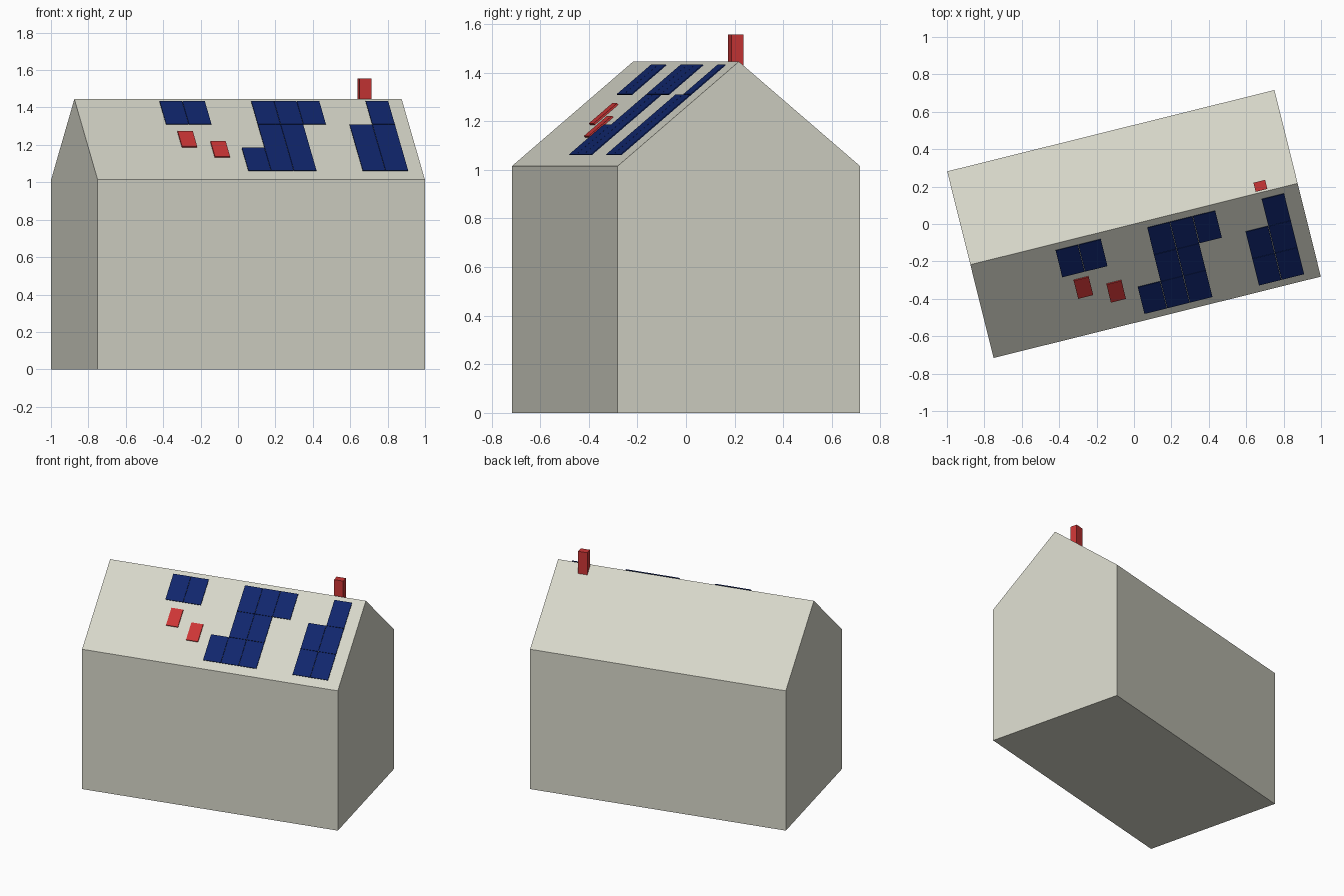
import bpy, bmesh, math
from mathutils import Matrix, Vector

if "Cube" in bpy.data.objects:
    bpy.data.objects.remove(bpy.data.objects["Cube"])

LENGTH, WIDTH, EAVE, RIDGE = 1.803, 1.028, 1.015, 1.445
HALF = WIDTH / 2
PITCH = math.atan2(RIDGE - EAVE, HALF)
TURN = Matrix.Rotation(math.atan2(0.435, 1.75), 4, 'Z')   # house stands turned on its plot
# Frame of the front roof slope: origin on the ridge, y up the slope, z outwards
SLOPE = TURN @ Matrix.Translation((0, 0, RIDGE)) @ Matrix.Rotation(PITCH, 4, 'X')


def material(name, rgb):
    m = bpy.data.materials.new(name)
    m.diffuse_color = (*rgb, 1)
    m.use_nodes = True
    m.node_tree.nodes["Principled BSDF"].inputs["Base Color"].default_value = m.diffuse_color
    return m


STONE = material("pale_stone", (0.67, 0.67, 0.58))
BLUE = material("solar_blue", (0.005, 0.019, 0.15))
RED = material("brick_red", (0.60, 0.036, 0.036))


def finish(bm, name, mat, matrix):
    bmesh.ops.recalc_face_normals(bm, faces=bm.faces)
    bm.transform(matrix)
    mesh = bpy.data.meshes.new(name)
    bm.to_mesh(mesh)
    bm.free()
    mesh.materials.append(mat)
    obj = bpy.data.objects.new(name, mesh)
    bpy.context.collection.objects.link(obj)
    return obj


def add_box(bm, low, high):
    low, high = Vector(low), Vector(high)
    place = Matrix.Translation((low + high) / 2) @ Matrix.Diagonal((*(high - low), 1))
    bmesh.ops.create_cube(bm, size=1, matrix=place)


# House body: gable profile extruded along its length
bm = bmesh.new()
profile = [(-HALF, 0), (HALF, 0), (HALF, EAVE), (0, RIDGE), (-HALF, EAVE)]
gable = bm.faces.new([bm.verts.new((-LENGTH / 2, y, z)) for y, z in profile])
ext = bmesh.ops.extrude_face_region(bm, geom=[gable], use_keep_orig=True)
bmesh.ops.translate(bm, vec=(LENGTH, 0, 0),
                    verts=[g for g in ext["geom"] if isinstance(g, bmesh.types.BMVert)])
finish(bm, "house_body", STONE, TURN)

# Solar panels: rows of thin plates; each row is (row, start along ridge, count)
PANEL_W, PANEL_H = 0.1255, 0.148 / math.cos(PITCH)
TOP = -0.027 / math.cos(PITCH)
arrays = {
    "solar_array_left": [(0, -0.442, 2)],
    "solar_array_middle": [(0, 0.063, 3), (1, 0.063, 2), (2, -0.0625, 2), (2, 0.1885, 1)],
    "solar_array_right": [(0, 0.6935, 1), (1, 0.568, 2), (2, 0.568, 2)],
}
GAP = 0.001
for name, rows in arrays.items():
    bm = bmesh.new()
    for row, start, count in rows:
        for i in range(count):
            x, y = start + i * PANEL_W, TOP - row * PANEL_H
            add_box(bm, (x + GAP, y - PANEL_H + GAP, 0.011),
                    (x + PANEL_W - GAP, y - GAP, 0.0155))
    finish(bm, name, BLUE, SLOPE)

# Skylights: low boxes on the slope
for name, x, v in (("skylight_upper", -0.386, -0.212), ("skylight_lower", -0.221, -0.274)):
    bm = bmesh.new()
    y = v / math.cos(PITCH)
    add_box(bm, (x, y - 0.129, -0.002), (x + 0.083, y, 0.008))
    finish(bm, name, RED, SLOPE)

# Chimney just behind the ridge
bm = bmesh.new()
add_box(bm, (0.673, 0.01, 1.38), (0.737, 0.06, 1.556))
finish(bm, "chimney", RED, TURN)
